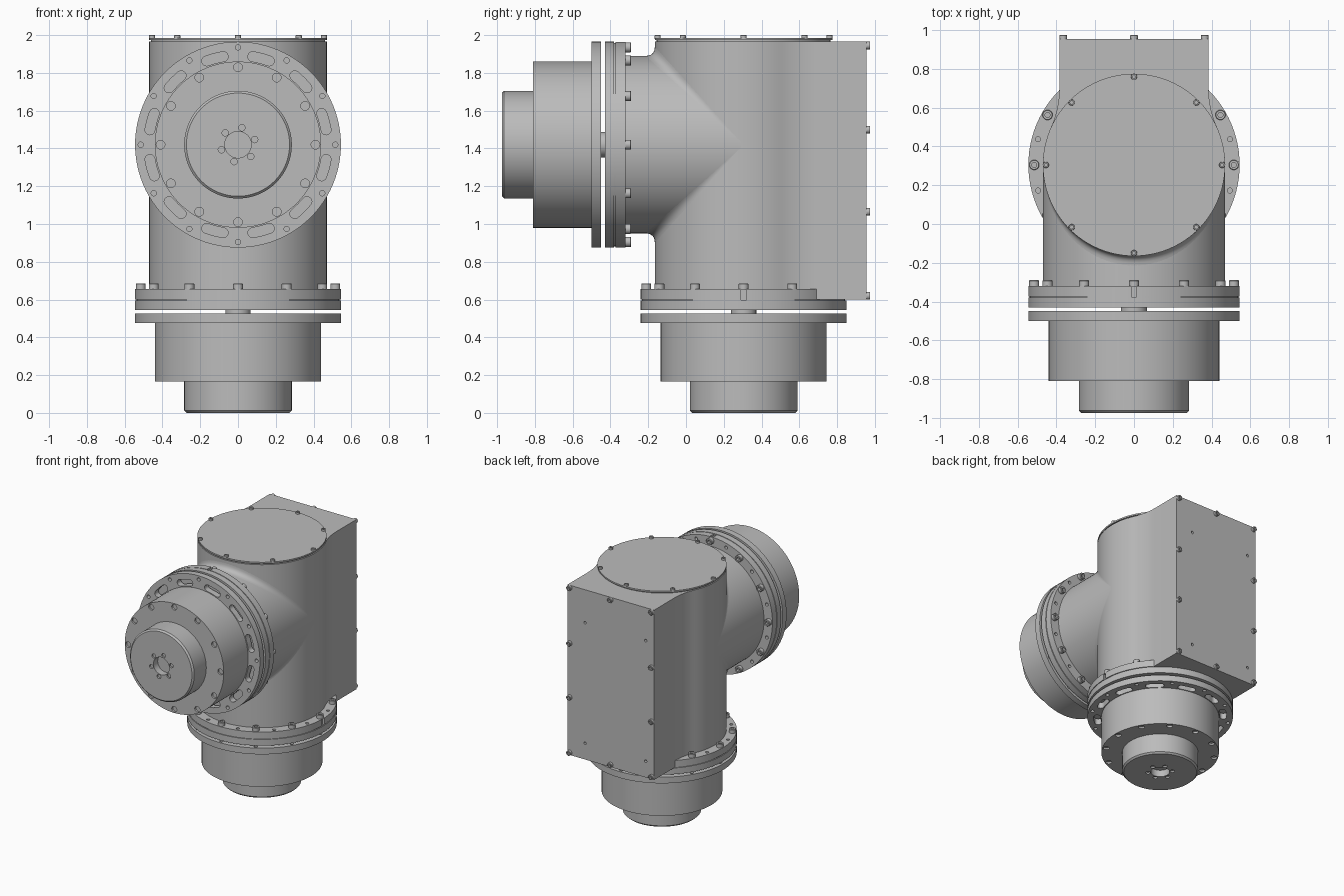
import bpy, bmesh
from math import sin, cos, pi, radians, atan2
from mathutils import Matrix, Vector

if "Cube" in bpy.data.objects:
    bpy.data.objects.remove(bpy.data.objects["Cube"])

AXIS_Y, AXIS_Z = 0.305, 1.42      # vertical and horizontal drive axes
R = 0.47                          # body tube radius
BODY_BOTTOM, BODY_TOP, BACK = 0.60, 1.965, 0.955

grey = bpy.data.materials.new("machined_grey")
grey.use_nodes = True
grey.diffuse_color = (0.5, 0.5, 0.5, 1)
grey.node_tree.nodes["Principled BSDF"].inputs["Base Color"].default_value = (0.5, 0.5, 0.5, 1)


def polar(r, a):
    return Vector((r * cos(a), r * sin(a), 0))


def lathe(bm, profile, steps=96, offset=(0, 0, 0)):
    """Spin (radius, height) points round the local z axis."""
    part = bmesh.new()
    verts = [part.verts.new((r, 0, h)) for r, h in profile]
    edges = [part.edges.new(p) for p in zip(verts, verts[1:])]
    bmesh.ops.spin(part, geom=verts + edges, cent=(0, 0, 0), axis=(0, 0, 1),
                   angle=2 * pi, steps=steps)
    bmesh.ops.remove_doubles(part, verts=part.verts, dist=1e-5)
    bmesh.ops.recalc_face_normals(part, faces=part.faces)
    bmesh.ops.translate(part, verts=part.verts, vec=offset)
    merge(bm, part)


def prism(bm, outline, low, high):
    """Extrude a flat outline between two heights."""
    part = bmesh.new()
    face = part.faces.new([part.verts.new((p[0], p[1], low)) for p in outline])
    top = bmesh.ops.extrude_face_region(part, geom=[face])["geom"]
    bmesh.ops.translate(part, vec=(0, 0, high - low),
                        verts=[v for v in top if isinstance(v, bmesh.types.BMVert)])
    bmesh.ops.recalc_face_normals(part, faces=part.faces)
    merge(bm, part)


def merge(bm, part):
    mesh = bpy.data.meshes.new("part")
    part.to_mesh(mesh)
    part.free()
    bm.from_mesh(mesh)
    bpy.data.meshes.remove(mesh)


def hole(bm, centre, r, low, high):
    prism(bm, [centre + polar(r, 2 * pi * i / 20) for i in range(20)], low, high)


def bolt(bm, centre, r, h):
    """Cap screw head with a round socket."""
    lathe(bm, [(0, h * 0.4), (r * 0.5, h * 0.4), (r * 0.5, h), (r * 0.9, h),
               (r, h * 0.9), (r, -0.005), (0, -0.005)], 20, centre)


def make(name, bm, matrix=Matrix(), cutter=None):
    def add(label, data):
        mesh = bpy.data.meshes.new(label)
        data.to_mesh(mesh)
        ob = bpy.data.objects.new(label, mesh)
        bpy.context.collection.objects.link(ob)
        return ob
    ob = add(name, bm)
    if cutter:
        tool = add("cutter", cutter)
        tool.hide_render = True
        mod = ob.modifiers.new("cut", "BOOLEAN")
        mod.operation, mod.solver, mod.object = "DIFFERENCE", "EXACT", tool
        bpy.context.view_layer.update()
        result = bpy.data.meshes.new_from_object(
            ob.evaluated_get(bpy.context.evaluated_depsgraph_get()))
        ob.modifiers.clear()
        ob.data = result
        bpy.data.objects.remove(tool)
    ob.data.transform(matrix)
    ob.data.materials.clear()
    ob.data.materials.append(grey)
    bpy.ops.object.select_all(action="DESELECT")
    ob.select_set(True)
    bpy.context.view_layer.objects.active = ob
    bpy.ops.object.shade_smooth_by_angle(angle=radians(30))
    return ob


# Main body: round tube blending into a square rear box
box_x, blend_y = 0.385, 0.395
blend_r = (box_x ** 2 + blend_y ** 2 - R ** 2) / (2 * (R - box_x))
tangent = atan2(blend_y, box_x + blend_r)
half = [polar(R, -pi / 2 + (tangent + pi / 2) * i / 40) for i in range(41)]
half += [Vector((box_x + blend_r, blend_y, 0)) + polar(blend_r, pi + tangent * (1 - i / 10))
         for i in range(1, 11)]
half.append(Vector((box_x, BACK - AXIS_Y, 0)))
outline = half + [Vector((-p.x, p.y, 0)) for p in reversed(half[1:])]
body = bmesh.new()
prism(body, [p + Vector((0, AXIS_Y, 0)) for p in outline], BODY_BOTTOM, BODY_TOP)

# Small holes in the rear cover
to_back = Matrix.Translation((0, BACK, 0)) @ Matrix.Rotation(-pi / 2, 4, "X")
pits = bmesh.new()
for x in (0.23, -0.31):
    for z in (1.70, 0.73):
        hole(pits, Vector((x, -z, 0)), 0.011, -0.03, 0.02)
pits.transform(to_back)
make("main_body", body, cutter=pits)

# Rear cover screws
screws = bmesh.new()
for z in (1.945, 1.50, 1.065, 0.62):
    for x in (-0.365, 0, 0.365):
        if x or z in (1.945, 0.62):
            bolt(screws, (x, -z, 0), 0.02, 0.02)
make("rear_cover_screws", screws, to_back)

# Top cap, with a shadow gap beneath it
on_top = Matrix.Translation((0, AXIS_Y, 0))
cap = bmesh.new()
lathe(cap, [(0, 1.95), (0.46, 1.95), (0.46, 1.973), (R, 1.973), (R, 1.985), (0, 1.985)])
make("top_cap", cap, on_top)
screws = bmesh.new()
for i in range(8):
    bolt(screws, polar(0.455, i * pi / 4) + Vector((0, 0, 1.985)), 0.016, 0.015)
make("top_cap_screws", screws, on_top)

# Drive placement: local z points outwards
to_lower = Matrix.Translation((0, AXIS_Y, 0.655)) @ Matrix.Rotation(pi, 4, "X")
to_front = Matrix(((0, -1, 0, 0), (0, 0, -1, -0.32), (1, 0, 0, AXIS_Z), (0, 0, 0, 1)))

# Side neck and its fading fillet
neck = bmesh.new()
lathe(neck, [(0, 0.01), (R, 0.01), (R, -0.61), (0, -0.61)], 160)
make("side_neck", neck, to_front)
fillet = bmesh.new()
for s in (1, -1):
    rows = []
    for i in range(49):
        a = radians(-84 + 3.5 * i)
        c, d = R * cos(a), 0.05 * cos(a)
        corner = Vector((R * sin(a), AXIS_Y - c, AXIS_Z + s * c))
        up, out = corner + Vector((0, 0, s * d)), corner - Vector((0, d, 0))
        rows.append([fillet.verts.new(up * (1 - t) ** 2 + corner * 2 * t * (1 - t) + out * t * t)
                     for t in (k / 6 for k in range(7))])
    for p, q in zip(rows, rows[1:]):
        for k in range(6):
            face = fillet.faces.new((p[k], q[k], q[k + 1], p[k + 1]))
            face.normal_update()
            if face.normal.dot(Vector((0, -1, s))) < 0:
                face.normal_flip()
make("neck_fillet", fillet)

# Two identical drives, below and at the front
for side, place in (("lower", to_lower), ("front", to_front)):
    # Paired clamp plates with a seam, a notch and small holes
    plates, cuts = bmesh.new(), bmesh.new()
    lathe(plates, [(0, 0), (0.545, 0), (0.545, 0.054), (0.538, 0.054), (0.538, 0.06),
                   (0.545, 0.06), (0.545, 0.11), (0, 0.11)])
    prism(cuts, [(0.528, -0.014), (0.56, -0.014), (0.56, 0.014), (0.528, 0.014)], -0.02, 0.057)
    for i in range(12):
        hole(cuts, polar(0.512, radians(15 + 30 * i)), 0.013, -0.02, 0.03)
    make(side + "_clamp_plates", plates, place, cuts)

    # Clamp screws
    screws = bmesh.new()
    for i in range(12):
        bolt(screws, polar(0.515, i * pi / 6), 0.026, 0.03)
    make(side + "_clamp_screws", screws, place @ Matrix.Rotation(pi, 4, "X"))

    # Shaft across the gap
    shaft = bmesh.new()
    lathe(shaft, [(0, 0.10), (0.067, 0.10), (0.067, 0.14), (0, 0.14)], 48)
    make(side + "_shaft", shaft, place)

    # Motor flange with curved slots and round holes
    flange, cuts = bmesh.new(), bmesh.new()
    lathe(flange, [(0, 0.13), (0.545, 0.13), (0.545, 0.18), (0, 0.18)])
    for i in range(12):
        mid, reach, w = radians(15 + 30 * i), radians(5.5), 0.026
        slot = [polar(0.473, mid + reach) + polar(w, mid + reach + pi * k / 8) for k in range(9)]
        slot.append(polar(0.473 - w, mid))
        slot += [polar(0.473, mid - reach) + polar(w, mid - reach + pi + pi * k / 8) for k in range(9)]
        slot.append(polar(0.473 + w, mid))
        prism(cuts, slot, 0.12, 0.20)
        hole(cuts, polar(0.515, radians(30 * i)), 0.014, 0.12, 0.20)
    make(side + "_motor_flange", flange, place, cuts)

    # Motor housing with a ring of blind holes
    housing, cuts = bmesh.new(), bmesh.new()
    lathe(housing, [(0, 0.17), (0.44, 0.17), (0.44, 0.49), (0, 0.49)])
    for i in range(12):
        hole(cuts, polar(0.41, i * pi / 6), 0.023, 0.475, 0.51)
    make(side + "_motor_housing", housing, place, cuts)

    # End boss with centre bore and six holes
    boss, cuts = bmesh.new(), bmesh.new()
    lathe(boss, [(0, 0.48), (0.285, 0.48), (0.285, 0.643), (0.273, 0.655),
                 (0.07, 0.655), (0.07, 0.60), (0, 0.60)])
    for i in range(6):
        hole(cuts, polar(0.092, radians(-13 + 60 * i)), 0.017, 0.642, 0.67)
    make(side + "_end_boss", boss, place, cuts)
